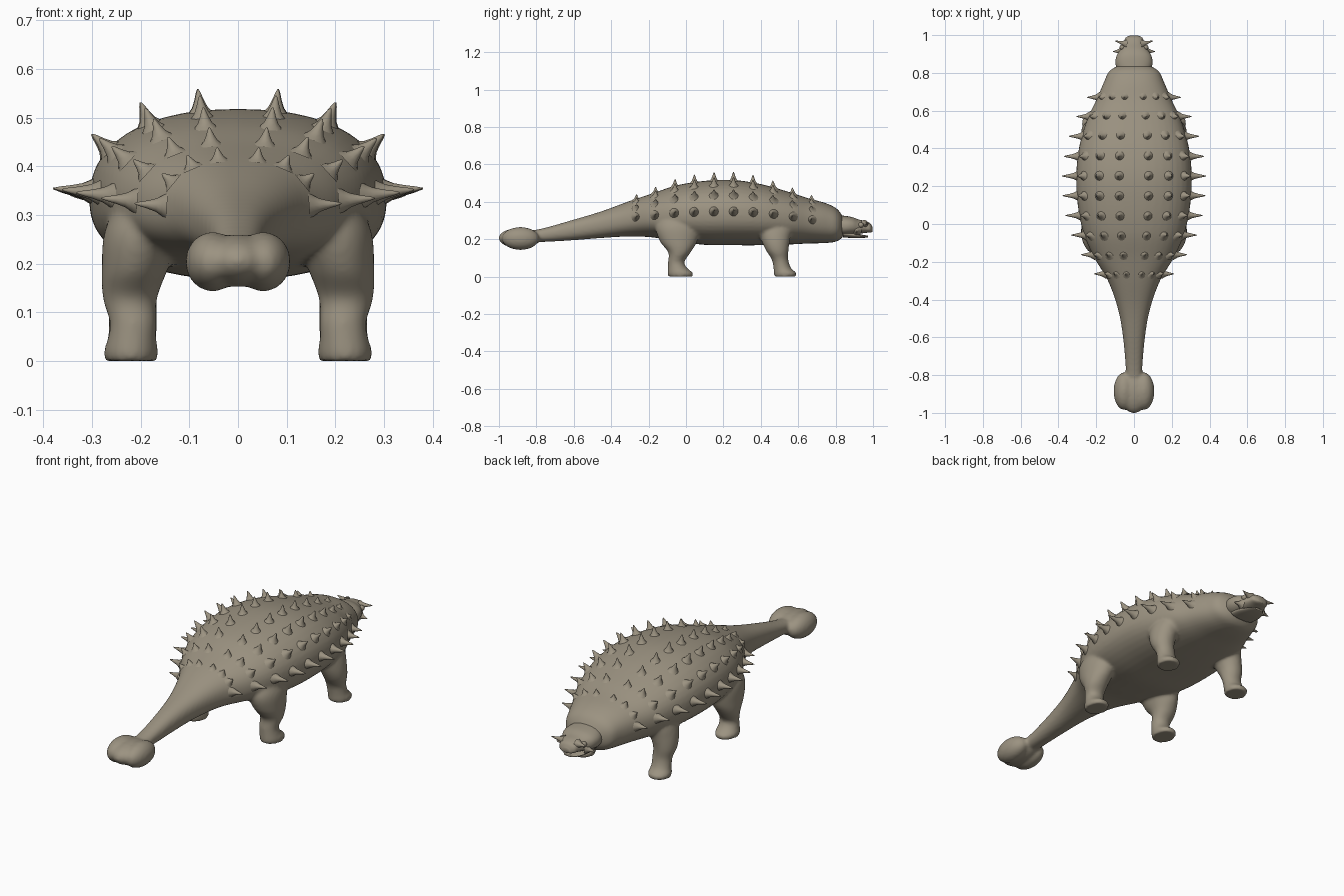
import bpy, bmesh, math
from mathutils import Vector, Matrix

if "Cube" in bpy.data.objects:
    bpy.data.objects.remove(bpy.data.objects["Cube"])

hide = bpy.data.materials.new("taupe hide")
hide.use_nodes = True
hide.diffuse_color = (0.33, 0.29, 0.22, 1)
hide.node_tree.nodes["Principled BSDF"].inputs["Base Color"].default_value = (0.33, 0.29, 0.22, 1)


def finish(name, bm):
    bmesh.ops.recalc_face_normals(bm, faces=bm.faces)
    for f in bm.faces:
        f.smooth = True
    mesh = bpy.data.meshes.new(name)
    bm.to_mesh(mesh)
    bm.free()
    mesh.materials.append(hide)
    ob = bpy.data.objects.new(name, mesh)
    bpy.context.collection.objects.link(ob)
    return ob


def sample(stations, t):
    """Smooth interpolation of a station list, t runs over station indices."""
    i = min(int(t), len(stations) - 2)
    u = t - i
    get = lambda k: stations[max(0, min(k, len(stations) - 1))]
    out = []
    for a, b, c, d in zip(get(i - 1), get(i), get(i + 1), get(i + 2)):
        out.append(b + 0.5 * u * (c - a + u * (2*a - 5*b + 4*c - d + u * (3*(b - c) + d - a))))
    return out


def trunk_point(s, ang):
    """Rounded cross-section: y, top, widest height, bottom, half width."""
    y, top, mid, bot, w = s
    c, k = math.cos(ang), math.sin(ang)
    p = 0.87
    h = top - mid if k > 0 else mid - bot
    return Vector((math.copysign(abs(c) ** p, c) * w, y, mid + math.copysign(abs(k) ** p, k) * h))


def leg_point(s, ang):
    """Horizontal oval: z, x, y, x radius, y radius."""
    z, x, y, rx, ry = s
    return Vector((x + rx * math.cos(ang), y + ry * math.sin(ang), z))


def loft(bm, stations, point, steps=6, sides=40, side=1):
    rings = []
    for j in range((len(stations) - 1) * steps + 1):
        s = sample(stations, j / steps)
        ring = [point(s, 2 * math.pi * k / sides) for k in range(sides)]
        rings.append([bm.verts.new((v.x * side, v.y, v.z)) for v in ring])
    for a, b in zip(rings, rings[1:]):
        for k in range(sides):
            bm.faces.new((a[k], a[k - 1], b[k - 1], b[k]))
    bm.faces.new(rings[0])
    bm.faces.new(rings[-1][::-1])


def ball(bm, centre, radii):
    m = Matrix.Translation(centre) @ Matrix.Diagonal((*radii, 1))
    bmesh.ops.create_uvsphere(bm, u_segments=32, v_segments=20, radius=1, matrix=m)


def spike(bm, base, direction, length, radius, sides=12):
    """Cone with a flared foot."""
    d = direction.normalized()
    m = Matrix.Translation(base) @ d.to_track_quat('Z', 'Y').to_matrix().to_4x4()
    prev = None
    for r, h in ((1.35, -0.12), (1, 0.05), (0.66, 0.25), (0.4, 0.55), (0.2, 0.85), (0.06, 1)):
        ring = [bm.verts.new(m @ Vector((radius * r * math.cos(a), radius * r * math.sin(a), length * h)))
                for a in (2 * math.pi * k / sides for k in range(sides))]
        if prev:
            for k in range(sides):
                bm.faces.new((prev[k - 1], prev[k], ring[k], ring[k - 1]))
        prev = ring
    bm.faces.new(prev)


# Trunk and tail
TRUNK = [(-0.92, .235, .21, .185, .04), (-0.78, .255, .22, .185, .043), (-0.6, .305, .25, .195, .058),
         (-0.45, .35, .28, .207, .085), (-0.3, .405, .305, .215, .138), (-0.18, .445, .315, .21, .21),
         (-0.05, .488, .325, .19, .267), (0.1, .512, .33, .17, .298), (0.25, .517, .33, .168, .306),
         (0.4, .495, .325, .168, .292), (0.55, .453, .31, .172, .25), (0.65, .42, .295, .177, .203),
         (0.75, .392, .285, .18, .16), (0.81, .36, .275, .19, .13), (0.845, .31, .265, .22, .07)]
HIND = [(0, .22, -.03, .053, .066), (.02, .22, -.03, .056, .068), (.045, .218, -.045, .05, .052),
        (.08, .216, -.052, .048, .044), (.13, .222, -.035, .056, .06), (.19, .212, -.04, .068, .1),
        (.27, .195, -.045, .078, .118), (.35, .17, -.045, .06, .08)]
FORE = [(0, .22, .53, .053, .058), (.02, .22, .53, .056, .06), (.045, .218, .515, .05, .047),
        (.09, .216, .503, .05, .044), (.14, .222, .488, .057, .06), (.2, .21, .478, .066, .078),
        (.27, .185, .475, .07, .095), (.34, .15, .475, .05, .07)]
bm = bmesh.new()
loft(bm, TRUNK, trunk_point)
for side in (1, -1):
    loft(bm, HIND, leg_point, side=side)
    loft(bm, FORE, leg_point, side=side)
    ball(bm, (.052 * side, -.885, .204), (.056, .1, .061))
ball(bm, (0, -.89, .206), (.075, .112, .054))
body = finish("body_with_legs_and_tail", bm)
remesh = body.modifiers.new("blend", 'REMESH')
remesh.mode = 'VOXEL'
remesh.voxel_size = 0.008
remesh.use_smooth_shade = True
soften = body.modifiers.new("soften", 'SMOOTH')
soften.factor = 0.5
soften.iterations = 8

# Back armour: ten rows, four spikes on each side
bm = bmesh.new()
for row in range(10):
    y = 0.67 - 0.104 * row
    i = next(k for k in range(len(TRUNK) - 1) if TRUNK[k + 1][0] >= y)
    s = sample(TRUNK, i + (y - TRUNK[i][0]) / (TRUNK[i + 1][0] - TRUNK[i][0]))
    bulge = math.sin(math.pi * (row + 1.2) / 11.4)
    for deg, length, radius in ((78, .05, .024), (56, .05, .025), (31, .05, .025), (4, .08, .024)):
        a = math.radians(deg)
        p = trunk_point(s, a)
        t = trunk_point(s, a + .03) - trunk_point(s, a - .03)
        n = Vector((t.z, 0, -t.x)).normalized()
        size = (0.62 if deg < 10 else 0.35) + (0.38 if deg < 10 else 0.65) * bulge
        for side in (1, -1):
            mirror = Vector((side, 1, 1))
            spike(bm, (p - n * .004) * mirror, n * mirror, length * size, radius * (.5 + .5 * size))
finish("back_spikes", bm)

# Head: skull, lower jaw, horns and eyes
SKULL = [(.8, .33, .27, .22, .085), (.85, .325, .27, .218, .098), (.89, .318, .27, .222, .092),
         (.925, .305, .262, .228, .072), (.96, .297, .258, .234, .055), (.985, .285, .256, .236, .045),
         (.998, .264, .25, .24, .022)]
JAW = [(.84, .245, .23, .21, .07), (.9, .235, .222, .206, .066), (.945, .224, .216, .207, .048),
       (.972, .22, .215, .21, .026)]
bm = bmesh.new()
loft(bm, SKULL, trunk_point)
finish("skull", bm)
bm = bmesh.new()
loft(bm, JAW, trunk_point)
finish("lower_jaw", bm)
horns, eyes = bmesh.new(), bmesh.new()
for side in (1, -1):
    spike(horns, Vector((.045 * side, .955, .28)), Vector((side, .25, .12)), .058, .018)
    spike(horns, Vector((.07 * side, .915, .245)), Vector((side, -.05, -.1)), .042, .018)
    ball(eyes, (.062 * side, .935, .276), (.014, .015, .014))
finish("head_horns", horns)
finish("eyes", eyes)
